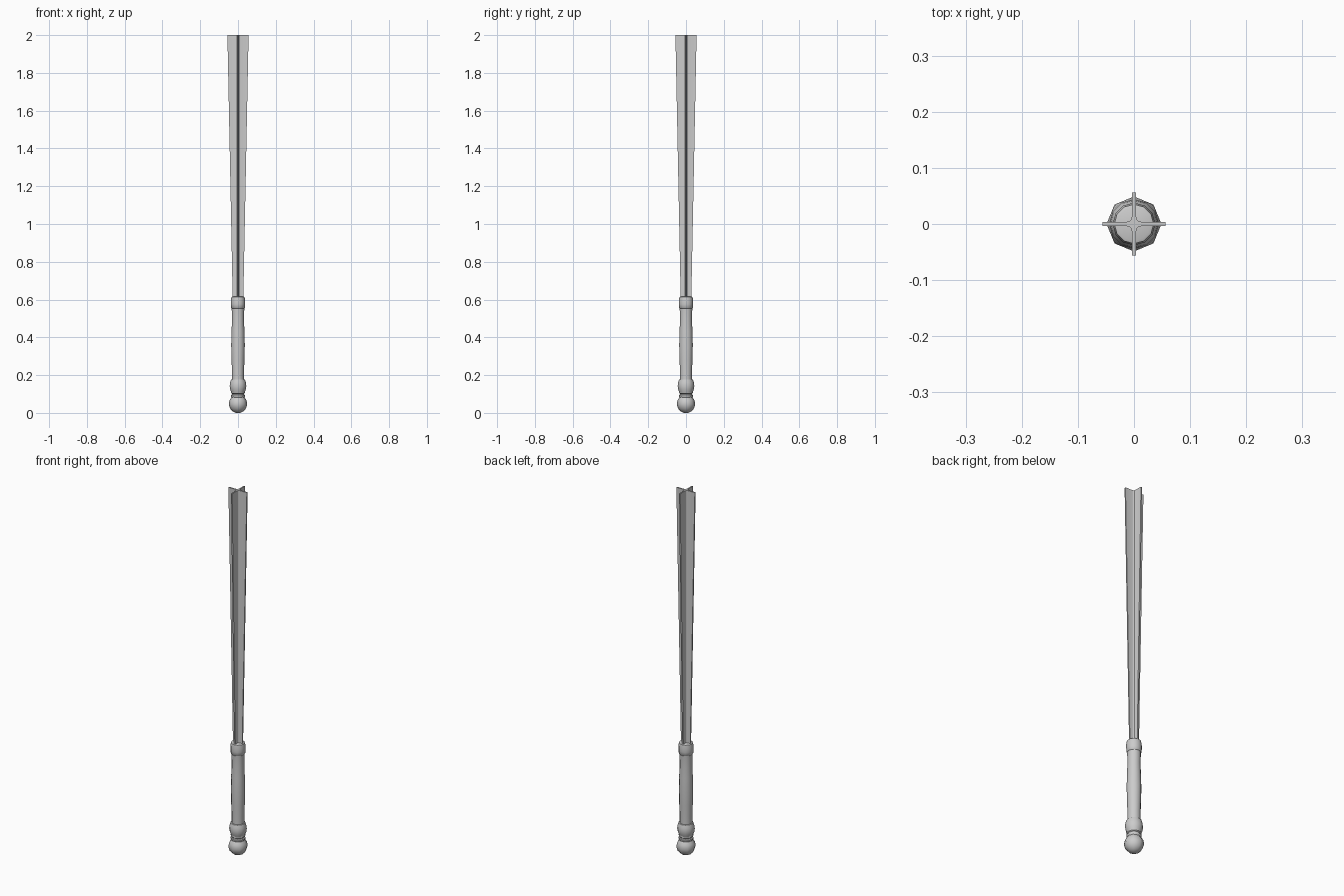
import bpy, bmesh
from math import sin, cos, pi, radians

if "Cube" in bpy.data.objects:
    bpy.data.objects.remove(bpy.data.objects["Cube"])


def loft(name, rings, angle):
    """Skin a stack of equal-length rings and cap both ends."""
    bm = bmesh.new()
    loops = [[bm.verts.new(p) for p in ring] for ring in rings]
    n = len(loops[0])
    for a, b in zip(loops, loops[1:]):
        for i in range(n):
            j = (i + 1) % n
            bm.faces.new((a[i], a[j], b[j], b[i]))
    bm.faces.new(loops[0][::-1])
    bm.faces.new(loops[-1])
    me = bpy.data.meshes.new(name)
    bm.to_mesh(me)
    bm.free()
    ob = bpy.data.objects.new(name, me)
    bpy.context.collection.objects.link(ob)
    bpy.ops.object.select_all(action='DESELECT')
    ob.select_set(True)
    bpy.context.view_layer.objects.active = ob
    bpy.ops.object.shade_smooth_by_angle(angle=radians(angle))
    return ob


def turned(name, profile, sides):
    """Lathe a (radius, height) profile around z."""
    return loft(name, [[(r * cos(2 * pi * i / sides), r * sin(2 * pi * i / sides), z)
                        for i in range(sides)] for r, z in profile], 50)


# Ball pommel
turned("pommel", [(0.012, 0.0), (0.028, 0.008), (0.042, 0.023), (0.049, 0.045),
                  (0.045, 0.067), (0.034, 0.084)], 8)

# Neck rings between pommel and bulb
turned("neck", [(0.034, 0.082), (0.037, 0.086), (0.037, 0.094), (0.032, 0.097),
                (0.032, 0.101), (0.037, 0.105), (0.036, 0.112)], 12)

# Bulb at the base of the grip
turned("lower_bulb", [(0.035, 0.108), (0.041, 0.124), (0.044, 0.142),
                      (0.042, 0.16), (0.037, 0.176), (0.033, 0.177)], 12)

# Gently waved grip
turned("grip", [(0.032, 0.17), (0.032, 0.22), (0.034, 0.28), (0.036, 0.36),
                (0.034, 0.43), (0.032, 0.49), (0.033, 0.54), (0.034, 0.56)], 12)

# Collar holding the blade
turned("collar", [(0.033, 0.553), (0.036, 0.556), (0.038, 0.575), (0.038, 0.595),
                  (0.035, 0.614), (0.030, 0.616)], 12)


def cross_section(reach, core, z):
    """Four thin fins with a filleted core; one quarter turned four times."""
    t = 0.0035
    quarter = [(reach, -t), (reach, t), (core + t, t), (core * 0.45 + t, core * 0.12 + t),
               (core * 0.12 + t, core * 0.45 + t), (t, core + t)]
    pts = []
    for k in range(4):
        c, s = cos(k * pi / 2), sin(k * pi / 2)
        pts += [(x * c - y * s, x * s + y * c, z) for x, y in quarter]
    return pts


# Four-finned tapering blade
loft("blade", [cross_section(r, 0.011, z) for r, z in
               [(0.028, 0.6), (0.035, 0.95), (0.042, 1.3), (0.049, 1.65), (0.056, 2.0)]], 30)
